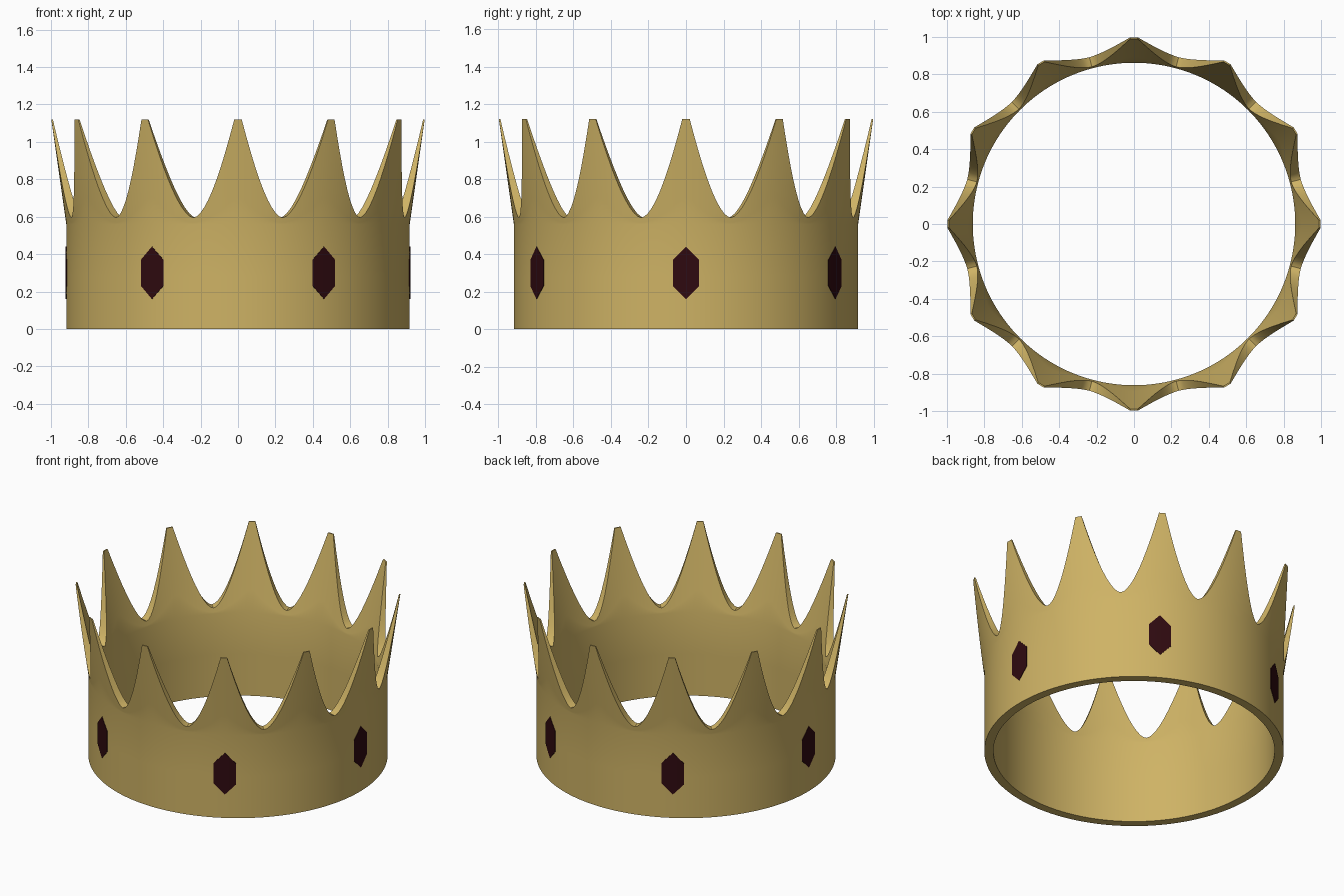
import bpy, bmesh, math

if "Cube" in bpy.data.objects:
    bpy.data.objects.remove(bpy.data.objects["Cube"])

def material(name, col):
    m = bpy.data.materials.new(name)
    m.diffuse_color = (*col, 1)
    m.use_nodes = True
    m.node_tree.nodes["Principled BSDF"].inputs["Base Color"].default_value = m.diffuse_color
    return m

gold = material("gold", (0.62, 0.45, 0.13))
red = material("dark_red", (0.028, 0.003, 0.005))

def finish(name, bm, mat, angle):
    bmesh.ops.recalc_face_normals(bm, faces=bm.faces)
    me = bpy.data.meshes.new(name)
    bm.to_mesh(me)
    bm.free()
    ob = bpy.data.objects.new(name, me)
    bpy.context.collection.objects.link(ob)
    me.materials.append(mat)
    bpy.ops.object.select_all(action='DESELECT')
    ob.select_set(True)
    bpy.context.view_layer.objects.active = ob
    bpy.ops.object.shade_smooth_by_angle(angle=math.radians(angle))
    return ob

POINTS, HALF, TIP = 12, math.pi / 12, 0.02
SHOULDER, VALLEY, TOP = 0.56, 0.595, 1.12

def rim_height(t):
    # scooped edge from the tip down to the valley
    u = min(1, (HALF - abs(t)) / (HALF - TIP))
    return VALLEY + (TOP - VALLEY) * u ** 1.75

def radii(z):
    # straight band, then flaring and thinning to the tip
    f = max(0, (z - SHOULDER) / (TOP - SHOULDER))
    return 0.918 + 0.08 * f, 0.862 + 0.128 * f

# Crown band with twelve points, one closed loop of vertices per column
half = [0, TIP, 0.045, 0.07, 0.095, 0.12, 0.145, 0.17, 0.195, 0.22, 0.242]
steps = [-HALF] + [-t for t in reversed(half[1:])] + half
bm = bmesh.new()
columns = []
for p in range(POINTS):
    for t in steps:
        a = p * 2 * HALF + t
        h = rim_height(t)
        zs = [0, 0.28, SHOULDER] + [SHOULDER + (h - SHOULDER) * f for f in (0.25, 0.5, 0.75, 1)]
        pts = [(radii(z)[0], z) for z in zs] + [(radii(z)[1], z) for z in reversed(zs)]
        columns.append([bm.verts.new((r * math.cos(a), r * math.sin(a), z)) for r, z in pts])
for i, c in enumerate(columns):
    d = columns[(i + 1) % len(columns)]
    for j in range(len(c)):
        k = (j + 1) % len(c)
        bm.faces.new((c[j], d[j], d[k], c[k]))
finish("crown_band", bm, gold, 40)

# Six pointed hexagonal gems, thin plates following the band
for g in range(6):
    bm = bmesh.new()
    rows = []
    for s in (-1, -0.5, 0, 0.5, 1):
        a = g * math.pi / 3 + s * 0.075
        h = 0.14 - 0.07 * abs(s)
        rows.append([bm.verts.new((r * math.cos(a), r * math.sin(a), z))
                     for r, z in ((0.914, 0.3 - h), (0.921, 0.3 - h), (0.921, 0.3 + h), (0.914, 0.3 + h))])
    for c, d in zip(rows, rows[1:]):
        for j in range(4):
            k = (j + 1) % 4
            bm.faces.new((c[j], d[j], d[k], c[k]))
    bm.faces.new(rows[0])
    bm.faces.new(rows[-1])
    finish(f"gem_{g + 1}", bm, red, 30)
